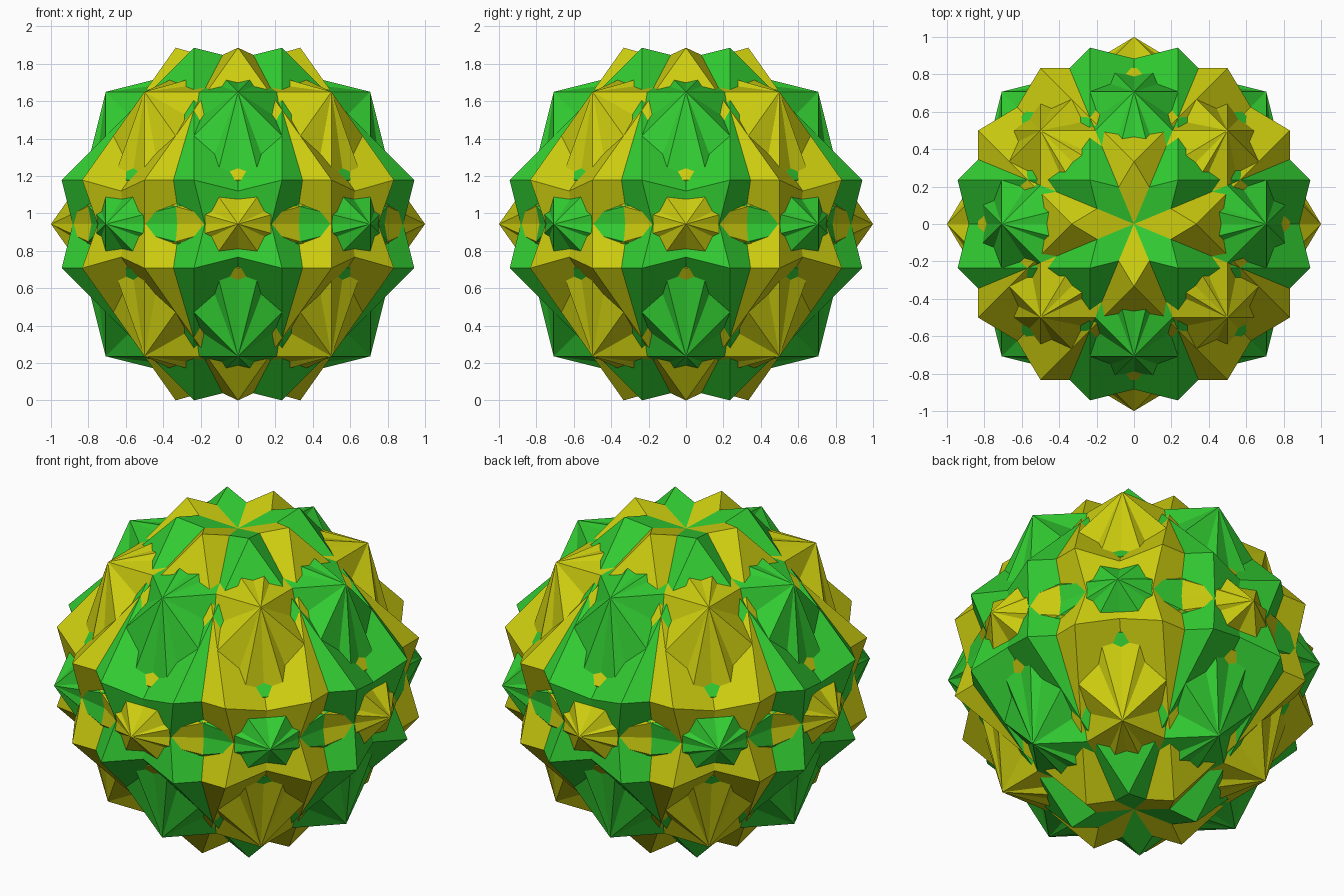
import bpy, bmesh, math
from itertools import product
from mathutils import Matrix, Vector

cube = bpy.data.objects.get("Cube")
if cube:
    bpy.data.objects.remove(cube, do_unlink=True)


def make_material(name, rgb):
    mat = bpy.data.materials.new(name)
    mat.use_nodes = True
    mat.diffuse_color = (*rgb, 1)
    bsdf = next(n for n in mat.node_tree.nodes if n.type == 'BSDF_PRINCIPLED')
    bsdf.inputs["Base Color"].default_value = (*rgb, 1)
    return mat


green = make_material("green", (0.032, 0.61, 0.032))
yellow = make_material("yellow", (0.61, 0.61, 0.005))

CENTRE_Z = 4 / math.sqrt(18)


def cuboctahedron(name, matrix, mat):
    """Unit-radius cuboctahedron: 8 triangles and 6 squares, placed by matrix."""
    bm = bmesh.new()
    s = math.sqrt(0.5)
    for a, b in product((-s, s), repeat=2):
        for co in ((0, a, b), (a, 0, b), (a, b, 0)):
            bm.verts.new(co)
    bmesh.ops.convex_hull(bm, input=bm.verts[:])
    # Merge the hull's triangle pairs into flat squares
    bmesh.ops.dissolve_limit(bm, angle_limit=0.02, verts=bm.verts[:], edges=bm.edges[:])
    bmesh.ops.transform(bm, matrix=matrix, verts=bm.verts[:])
    bmesh.ops.recalc_face_normals(bm, faces=bm.faces[:])
    mesh = bpy.data.meshes.new(name)
    bm.to_mesh(mesh)
    bm.free()
    mesh.materials.append(mat)
    obj = bpy.data.objects.new(name, mesh)
    bpy.context.collection.objects.link(obj)


# Two clusters, the second turned an eighth of a turn about the vertical axis
lift = Matrix.Translation((0, 0, CENTRE_Z))
for colour, mat, turn in (("green", green, 0), ("yellow", yellow, math.pi / 4)):
    spin = Matrix.Rotation(turn, 4, 'Z')
    # Four solids per cluster, each half-turned about one body diagonal
    for i, (x, y) in enumerate(product((-1, 1), repeat=2), 1):
        flip = Matrix.Rotation(math.pi, 4, Vector((x, y, 1)).normalized())
        cuboctahedron(f"{colour}_cuboctahedron_{i}", lift @ spin @ flip, mat)
